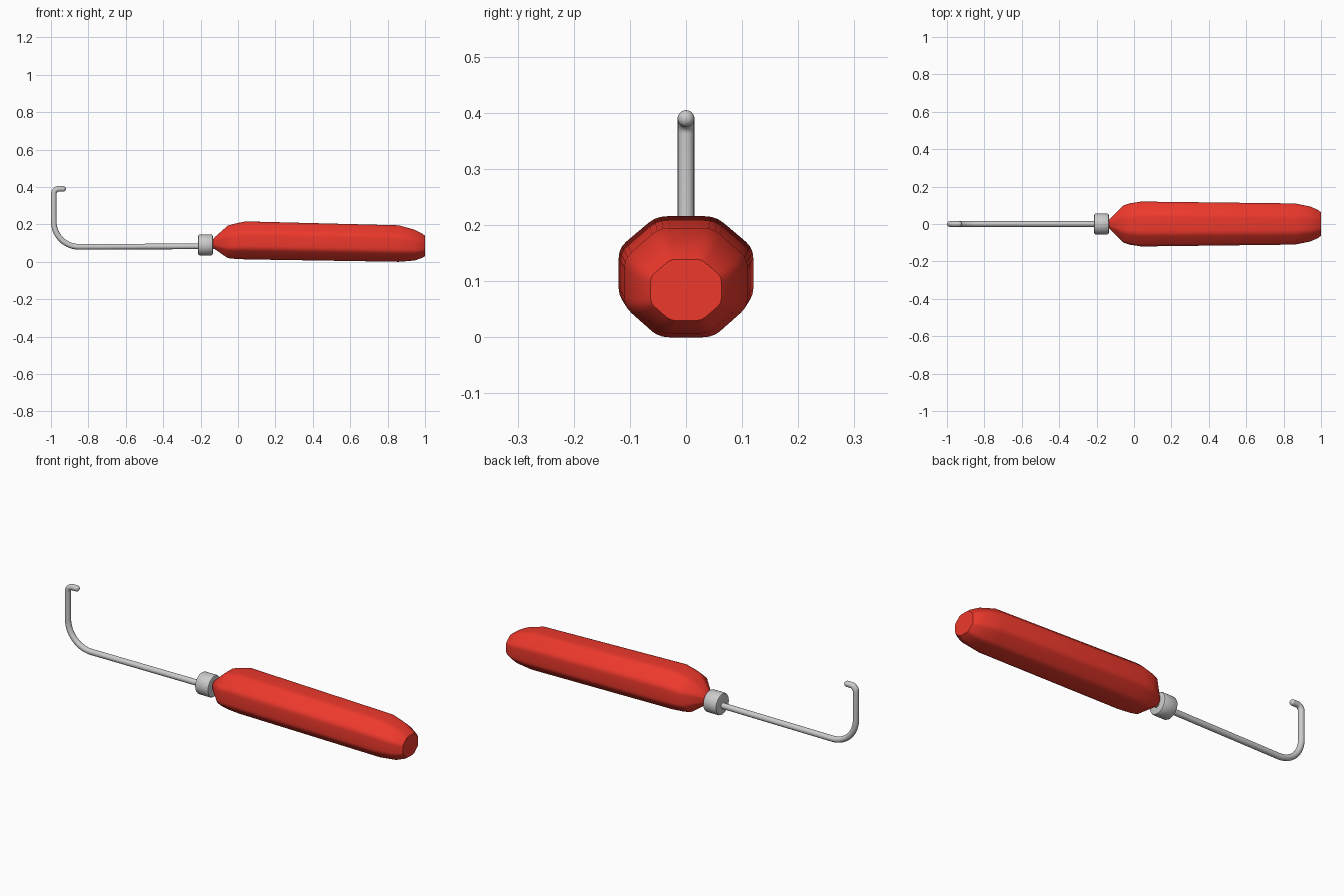
import bpy, bmesh, math
from mathutils import Vector

if "Cube" in bpy.data.objects:
    bpy.data.objects.remove(bpy.data.objects["Cube"])


def finish(ob, angle):
    bpy.ops.object.select_all(action='DESELECT')
    ob.select_set(True)
    bpy.context.view_layer.objects.active = ob
    bpy.ops.object.shade_smooth_by_angle(angle=math.radians(angle))


def mesh_object(name, bm):
    bmesh.ops.recalc_face_normals(bm, faces=bm.faces)
    me = bpy.data.meshes.new(name)
    bm.to_mesh(me)
    bm.free()
    ob = bpy.data.objects.new(name, me)
    bpy.context.collection.objects.link(ob)
    return ob


def loft(name, rings):
    bm = bmesh.new()
    loops = [[bm.verts.new(p) for p in ring] for ring in rings]
    n = len(loops[0])
    for a, b in zip(loops, loops[1:]):
        for i in range(n):
            j = (i + 1) % n
            bm.faces.new((a[i], a[j], b[j], b[i]))
    bm.faces.new(loops[0])
    bm.faces.new(loops[-1])
    return mesh_object(name, bm)


def octagon(x, half_w, z0, z1, round_amt=0.2):
    # octagon with each corner softened by a short curve
    k, h, zc = 0.44, (z1 - z0) / 2, (z0 + z1) / 2
    c = [Vector(p) for p in ((1, -k), (1, k), (k, 1), (-k, 1),
                             (-1, k), (-1, -k), (-k, -1), (k, -1))]
    pts = []
    for i in range(8):
        a = c[i].lerp(c[i - 1], round_amt)
        b = c[i].lerp(c[(i + 1) % 8], round_amt)
        for t in (0, 1 / 3, 2 / 3, 1):
            p = a.lerp(c[i], t).lerp(c[i].lerp(b, t), t)
            pts.append((x, p.x * half_w, zc + p.y * h))
    return pts


def circle(x, r, z, n=32):
    return [(x, r * math.cos(2 * math.pi * i / n), z + r * math.sin(2 * math.pi * i / n))
            for i in range(n)]


def arc(cx, cz, r, a0, a1, n):
    return [(cx + r * math.cos(math.radians(a0 + (a1 - a0) * i / n)), 0,
             cz + r * math.sin(math.radians(a0 + (a1 - a0) * i / n))) for i in range(n + 1)]


# Red tapered octagonal grip: x, half width, bottom, top
stations = [(-0.135, 0.020, 0.078, 0.118), (-0.125, 0.032, 0.068, 0.131),
            (-0.055, 0.100, 0.020, 0.193), (-0.02, 0.111, 0.016, 0.203),
            (0.04, 0.120, 0.013, 0.216),
            (0.86, 0.110, 0.000, 0.195), (0.945, 0.093, 0.007, 0.171),
            (0.985, 0.074, 0.021, 0.150), (1.0, 0.063, 0.030, 0.139)]
grip = loft("grip", [octagon(*s) for s in stations])
red = bpy.data.materials.new("red_plastic")
red.diffuse_color = (0.85, 0.04, 0.025, 1)
red.use_nodes = True
red.node_tree.nodes["Principled BSDF"].inputs["Base Color"].default_value = red.diffuse_color
grip.data.materials.append(red)
finish(grip, 28)

# Metal collar with softened rims
collar = loft("collar", [circle(x, r, 0.09) for x, r in
                         ((-0.213, 0.047), (-0.211, 0.053), (-0.205, 0.056),
                          (-0.143, 0.056), (-0.137, 0.053), (-0.135, 0.047))])
finish(collar, 40)

# Bent hook rod: straight shank, wide bend, upright, tight bend, tip
path = [(-0.10, 0, 0.083)]
path += arc(-0.85, 0.215, 0.135, 270, 180, 14)
path += arc(-0.958, 0.363, 0.027, 180, 90, 8)
path += [(-0.935, 0, 0.39)]
cu = bpy.data.curves.new("hook_rod", 'CURVE')
cu.dimensions = '3D'
cu.bevel_depth = 0.015
cu.bevel_resolution = 6
cu.use_fill_caps = True
sp = cu.splines.new('POLY')
sp.points.add(len(path) - 1)
for p, co in zip(sp.points, path):
    p.co = (*co, 1)
rod = bpy.data.objects.new("hook_rod", cu)
bpy.context.collection.objects.link(rod)
bpy.ops.object.select_all(action='DESELECT')
rod.select_set(True)
bpy.context.view_layer.objects.active = rod
bpy.ops.object.convert(target='MESH')
finish(bpy.context.object, 40)

# Rounded end of the hook
bpy.ops.mesh.primitive_uv_sphere_add(segments=20, ring_count=12, radius=0.015,
                                     location=(-0.935, 0, 0.39))
tip = bpy.context.object
tip.name = "hook_tip"
finish(tip, 40)
